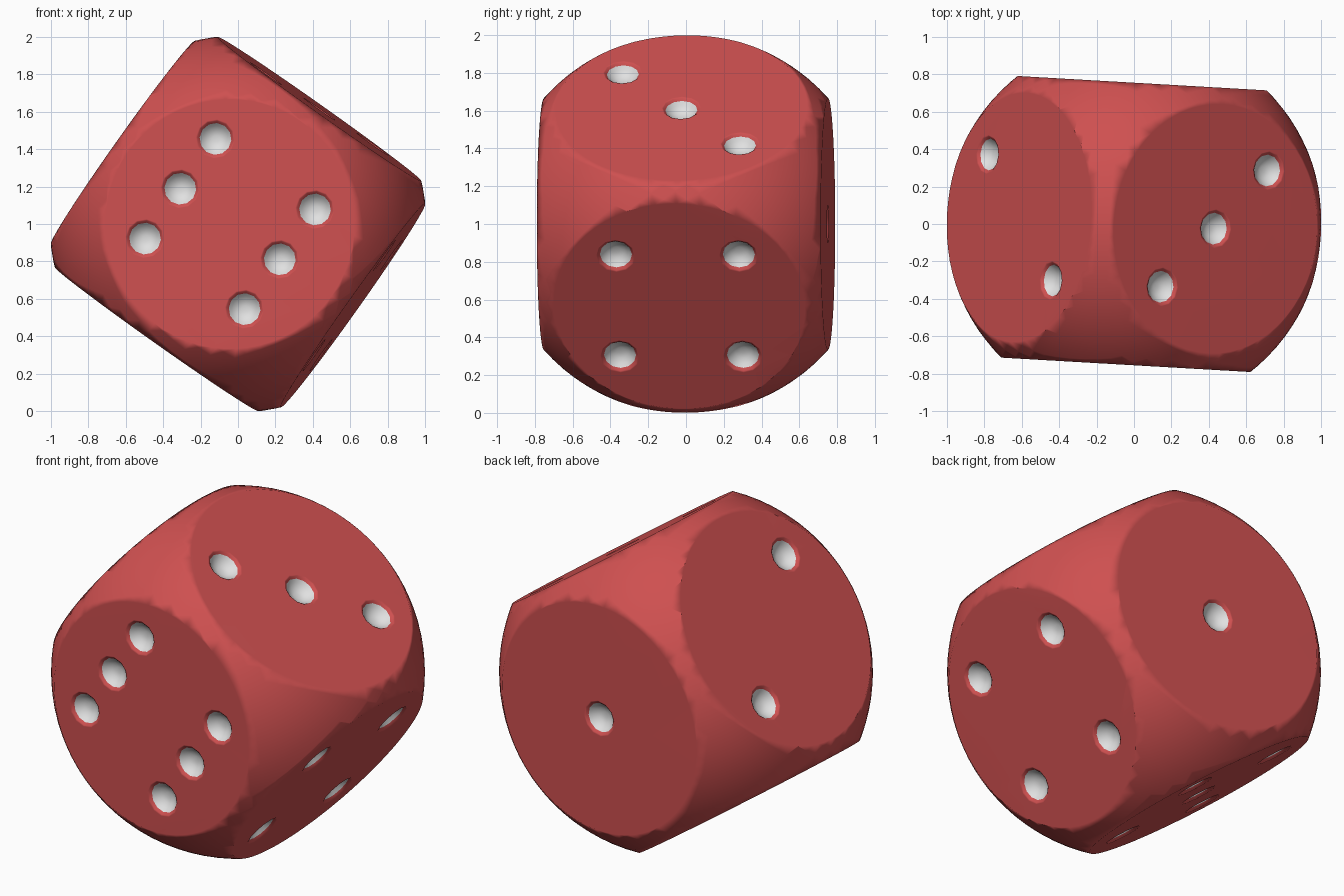
import bpy, bmesh, math
from mathutils import Vector, Euler

if "Cube" in bpy.data.objects:
    bpy.data.objects.remove(bpy.data.objects["Cube"])

HALF = 0.753     # centre to flat face
RADIUS = 1.0055  # rounding sphere
STEP = 0.326     # pip spacing
SIDES = 12


def material(name, colour):
    m = bpy.data.materials.new(name)
    m.diffuse_color = (*colour, 1)
    m.use_nodes = True
    m.node_tree.nodes["Principled BSDF"].inputs["Base Color"].default_value = m.diffuse_color
    return m


mats = [material("red", (0.62, 0.08, 0.08)), material("white", (0.75, 0.75, 0.75))]


def make_object(name, bm):
    bmesh.ops.recalc_face_normals(bm, faces=bm.faces)
    mesh = bpy.data.meshes.new(name)
    bm.to_mesh(mesh)
    bm.free()
    ob = bpy.data.objects.new(name, mesh)
    bpy.context.collection.objects.link(ob)
    for m in mats:
        mesh.materials.append(m)
    return ob


# Body: a sphere trimmed flat on six sides
bm = bmesh.new()
bmesh.ops.create_icosphere(bm, subdivisions=5, radius=RADIUS)
for axis in range(3):
    for sign in (-1, 1):
        n = Vector((0, 0, 0))
        n[axis] = sign
        cut = bmesh.ops.bisect_plane(bm, geom=bm.verts[:] + bm.edges[:] + bm.faces[:],
                                     plane_co=n * HALF, plane_no=n, clear_outer=True)
        rim = [e for e in cut["geom_cut"] if isinstance(e, bmesh.types.BMEdge)]
        bmesh.ops.holes_fill(bm, edges=rim, sides=0)
die = make_object("die_body", bm)

# Pip layouts: (axis, side) -> positions along the two other axes
corners = [(-1, -1), (-1, 1), (1, -1), (1, 1)]
layouts = {
    (1, -1): corners + [(-1, 0), (1, 0)],
    (1, 1): [(0, 0)],
    (0, 1): corners,
    (0, -1): [(-1, 1), (1, -1)],
    (2, 1): [(-1, -1), (0, 0), (1, 1)],
    (2, -1): corners + [(0, 0)],
}
# Dish profile: radius, height over the face; white below the rounded rim
profile = [(0.123, 0.01), (0.097, -0.004), (0.085, -0.015),
           (0.071, -0.034), (0.046, -0.051), (0.018, -0.059)]


def add_pip(bm, axis, sign, p, q):
    i, j = [k for k in range(3) if k != axis]
    rings = []
    for r, h in profile:
        ring = []
        for s in range(SIDES):
            a = 2 * math.pi * s / SIDES
            v = Vector((0, 0, 0))
            v[axis] = sign * (HALF + h)
            v[i] = p * STEP + r * math.cos(a)
            v[j] = q * STEP + r * math.sin(a)
            ring.append(bm.verts.new(v))
        rings.append(ring)
    for k in range(len(rings) - 1):
        a, b = rings[k], rings[k + 1]
        for s in range(SIDES):
            t = (s + 1) % SIDES
            f = bm.faces.new((a[s], a[t], b[t], b[s]))
            f.material_index = 1 if k >= 2 else 0
    bm.faces.new(rings[0])
    bm.faces.new(rings[-1]).material_index = 1


bm = bmesh.new()
for (axis, sign), spots in layouts.items():
    for p, q in spots:
        add_pip(bm, axis, sign, p, q)
cutter = make_object("pip_cutter", bm)
cutter.hide_render = True

# Carve the pips
bpy.context.view_layer.objects.active = die
die.select_set(True)
cutter.select_set(False)
mod = die.modifiers.new("pips", "BOOLEAN")
mod.operation = "DIFFERENCE"
mod.solver = "EXACT"
mod.object = cutter
bpy.ops.object.modifier_apply(modifier=mod.name)
bpy.data.objects.remove(cutter)

# Smooth shading that keeps the six sides flat
bpy.ops.object.shade_smooth_by_angle(angle=math.radians(60))
wn = die.modifiers.new("flat_sides", "WEIGHTED_NORMAL")
wn.keep_sharp = True

# Balance the die on an edge with a slight turn
die.rotation_euler = Euler((0, math.radians(35.3), math.radians(-3.3)), "XYZ")
die.location = (0, 0, 1)
